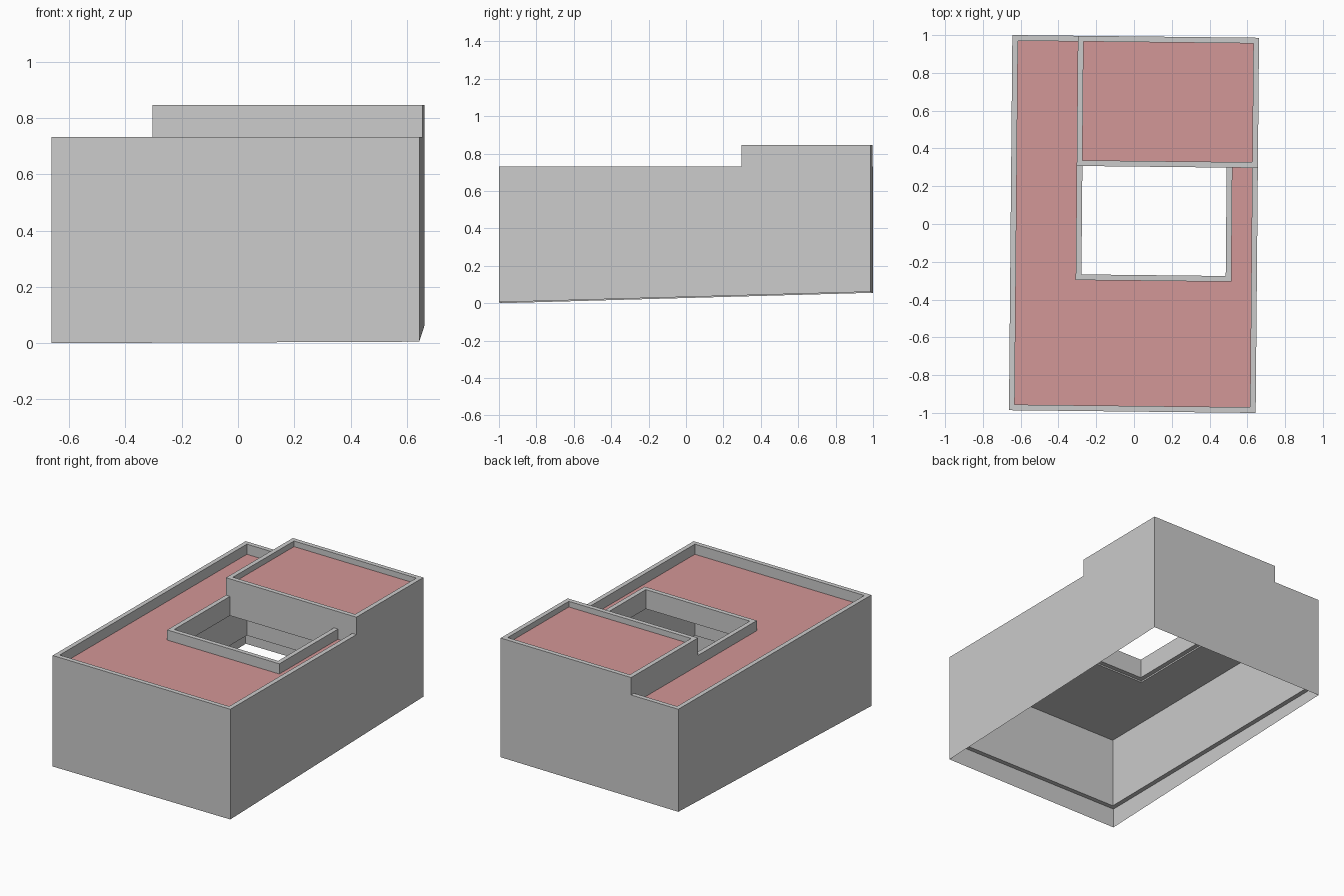
import bpy

if "Cube" in bpy.data.objects:
    bpy.data.objects.remove(bpy.data.objects["Cube"])

T = 0.03                     # wall thickness
X, Y = 0.653, 0.993          # outer half sizes
XI, YI = X - T, Y - T        # inner faces of the outer walls
BX, BY = -0.306, 0.304       # left and front faces of the raised block
CX, CY = 0.518, -0.3         # right and front faces of the courtyard parapet
LOW, HIGH = 0.732, 0.847     # parapet tops
LEDGE, HANG = 0.13, 0.605    # undersides of outer walls and inner walls
LOW_ROOF, HIGH_ROOF = 0.665, 0.81
SLAB = 0.07                  # slab thickness

red = bpy.data.materials.new("roof_red")
red.diffuse_color = (0.65, 0.31, 0.31, 1)
red.use_nodes = True
red.node_tree.nodes["Principled BSDF"].inputs["Base Color"].default_value = red.diffuse_color


def place(x, y, z):
    # the plan is turned slightly
    return (x + 0.009 * y, y - 0.011 * x, z)


def ground(x, y):
    # the site slopes up to the back
    return 0.0306 + 0.028 * y + 0.004 * x


def make(name, verts, faces, mat=None):
    me = bpy.data.meshes.new(name)
    me.from_pydata(verts, [], faces)
    ob = bpy.data.objects.new(name, me)
    bpy.context.collection.objects.link(ob)
    if mat:
        me.materials.append(mat)


def prism(name, poly, z0, z1, skirt=0, top=True):
    """Extrude a counter-clockwise plan; the first `skirt` points reach the ground."""
    n = len(poly)
    verts = [place(x, y, z0) for x, y in poly] + [place(x, y, z1) for x, y in poly]
    verts += [place(x, y, ground(x, y)) for x, y in poly[:skirt]]
    faces = [tuple(reversed(range(n)))]
    if top:
        faces.append(tuple(range(n, 2 * n)))
    for i in range(n):
        j = (i + 1) % n
        a, b = (2 * n + i, 2 * n + j) if i + 1 < skirt else (i, j)
        faces.append((a, b, n + j, n + i))
    make(name, verts, faces)


def roof(name, poly, top):
    # grey slab with a red top surface
    prism(name + "_slab", poly, top - SLAB, top, top=False)
    make(name + "_surface", [place(x, y, top) for x, y in poly],
         [tuple(range(len(poly)))], red)


# Outer walls around the low part
prism("low_outer_wall",
      [(BX, Y), (-X, Y), (-X, -Y), (X, -Y), (X, BY),
       (XI, BY), (XI, -YI), (-XI, -YI), (-XI, YI), (BX, YI)],
      LEDGE, LOW, skirt=5)

# Outer walls of the raised block
prism("block_outer_wall",
      [(X, BY), (X, Y), (BX, Y), (BX, YI), (XI, YI), (XI, BY)],
      LEDGE, HIGH, skirt=3)

# Inner walls of the raised block
prism("block_inner_wall",
      [(BX, YI), (BX, BY), (XI, BY), (XI, BY + T), (BX + T, BY + T), (BX + T, YI)],
      HANG, HIGH)

# Parapet around the courtyard opening
prism("courtyard_parapet",
      [(BX, BY), (BX, CY), (CX, CY), (CX, BY),
       (CX - T, BY), (CX - T, CY + T), (BX + T, CY + T), (BX + T, BY)],
      HANG, LOW)

# Roofs
roof("low_roof",
     [(-XI, YI), (-XI, -YI), (XI, -YI), (XI, BY),
      (CX, BY), (CX, CY), (BX, CY), (BX, YI)],
     LOW_ROOF)
roof("block_roof",
     [(BX + T, BY + T), (XI, BY + T), (XI, YI), (BX + T, YI)],
     HIGH_ROOF)
